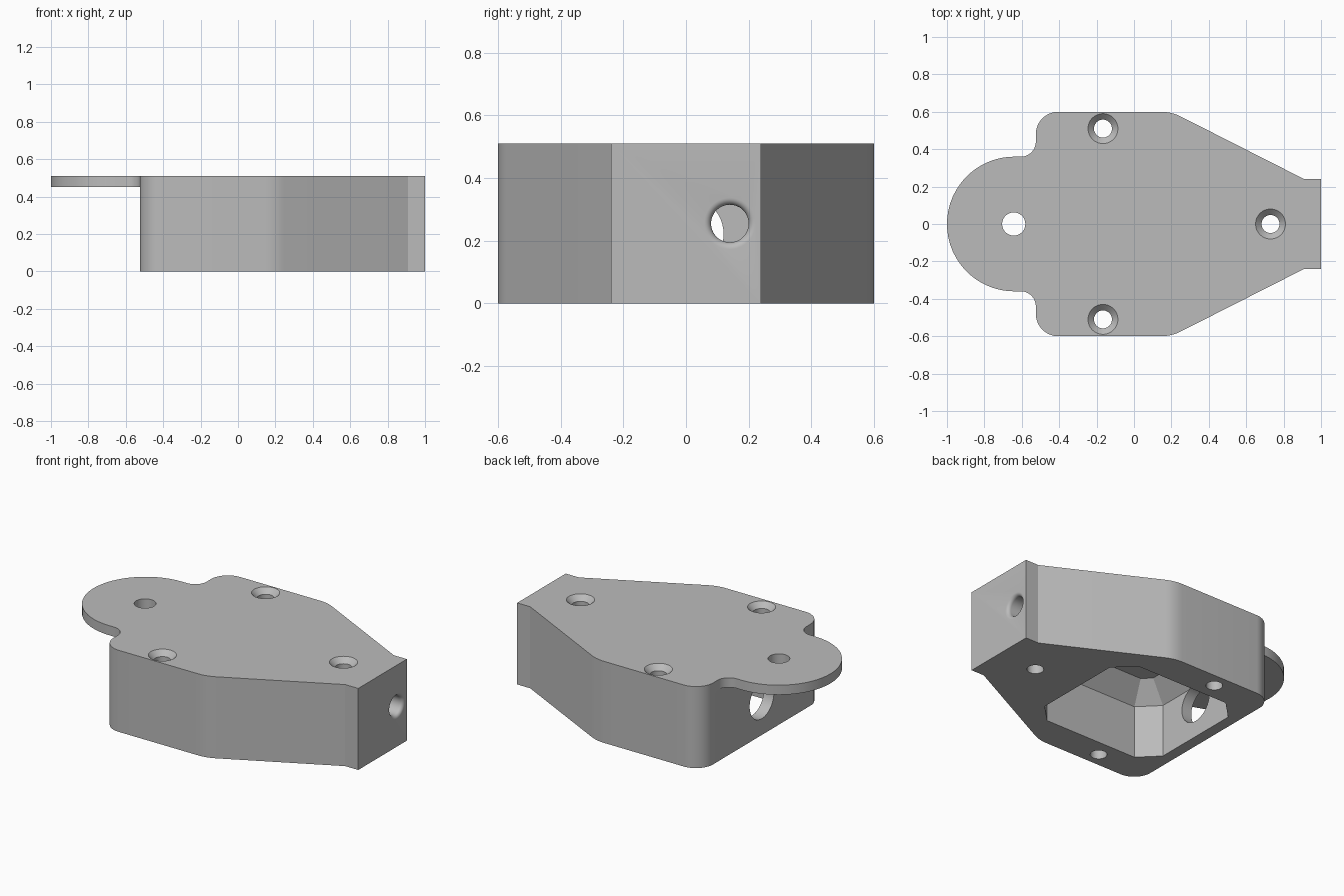
import bpy, bmesh, math
from mathutils import Vector, Matrix

if "Cube" in bpy.data.objects:
    bpy.data.objects.remove(bpy.data.objects["Cube"])

H, PLATE_Z = 0.51, 0.45

grey = bpy.data.materials.new("plain grey")
grey.diffuse_color = (0.5, 0.5, 0.5, 1)
grey.use_nodes = True
grey.node_tree.nodes["Principled BSDF"].inputs["Base Color"].default_value = grey.diffuse_color


def make_object(name, bm):
    bmesh.ops.recalc_face_normals(bm, faces=bm.faces)
    mesh = bpy.data.meshes.new(name)
    bm.to_mesh(mesh)
    bm.free()
    mesh.materials.append(grey)
    obj = bpy.data.objects.new(name, mesh)
    bpy.context.collection.objects.link(obj)
    return obj


def loft(name, rings):
    """Closed solid through rings of equal point count."""
    bm = bmesh.new()
    loops = [[bm.verts.new(p) for p in ring] for ring in rings]
    n = len(loops[0])
    for a, b in zip(loops, loops[1:]):
        for i in range(n):
            j = (i + 1) % n
            bm.faces.new((a[i], a[j], b[j], b[i]))
    bm.faces.new(loops[0])
    bm.faces.new(loops[-1])
    return make_object(name, bm)


def mirrored(half):
    """Close an upper-half corner list across the x axis."""
    return half + [(c[0], -c[1], *c[2:]) for c in reversed(half)]


def rounded(corners):
    """Polygon of (x, y, radius) corners turned into filleted points."""
    pts = []
    for i, (x, y, r) in enumerate(corners):
        p = Vector((x, y))
        if r == 0:
            new = [p]
        else:
            a = (Vector(corners[i - 1][:2]) - p).normalized()
            b = (Vector(corners[(i + 1) % len(corners)][:2]) - p).normalized()
            h = a.angle(b) / 2
            c = p + (a + b).normalized() * r / math.sin(h)
            v0 = p + a * r / math.tan(h) - c
            v1 = p + b * r / math.tan(h) - c
            sweep = math.copysign(math.pi - 2 * h, v0.x * v1.y - v0.y * v1.x)
            k = max(4, math.ceil(abs(sweep) / math.radians(6)))
            new = [c + Matrix.Rotation(sweep * s / k, 2) @ v0 for s in range(k + 1)]
        for q in new:
            if not pts or (q - pts[-1]).length > 1e-4:
                pts.append(q)
    if (pts[0] - pts[-1]).length < 1e-4:
        pts.pop()
    return pts


def bore(name, centre, profile, axis="z", n=48):
    """Round cutter from (position along axis, radius) pairs."""
    rings = []
    for t, r in profile:
        ring = []
        for i in range(n):
            a = 2 * math.pi * i / n
            u, v = centre[0] + r * math.cos(a), centre[1] + r * math.sin(a)
            ring.append((u, v, t) if axis == "z" else (t, u, v))
        rings.append(ring)
    return loft(name, rings)


def cut(target, cutter):
    mod = target.modifiers.new("cut", "BOOLEAN")
    mod.operation, mod.solver, mod.object = "DIFFERENCE", "EXACT", cutter
    bpy.context.view_layer.objects.active = target
    bpy.ops.object.modifier_apply(modifier=mod.name)
    bpy.data.objects.remove(cutter, do_unlink=True)


# Housing: filleted outline with a round tongue, extruded to full height
outline = rounded(mirrored([(-1, 0.36, 0.36), (-0.525, 0.36, 0.08), (-0.525, 0.6, 0.12),
                            (0.2, 0.6, 0.23), (0.91, 0.24, 0), (1, 0.24, 0)]))
housing = loft("housing", [[(p.x, p.y, z) for p in outline] for z in (0, H)])

# Clear the space under the tongue so only a thin plate remains
corners = [(-1.2, -1), (-0.5245, -1), (-0.5245, 1), (-1.2, 1)]
cut(housing, loft("tongue_cutter", [[(x, y, z) for x, y in corners] for z in (-0.2, PLATE_Z)]))


# Pocket open at the bottom: chamfered rectangle with a tapered roof
def pocket_ring(z, d):
    x0, x1, y, c = -0.455 + d, 0.42 - d, 0.402 - d, 0.115 - 0.586 * d
    pts = mirrored([(x0, y - c), (x0 + c, y), (x1 - c, y), (x1, y - c)])
    return [(px, py, z) for px, py in pts]


cut(housing, loft("pocket_cutter", [pocket_ring(-0.1, 0), pocket_ring(0.33, 0),
                                    pocket_ring(PLATE_Z - 0.001, 0.11)]))

# Countersunk screw holes
for centre in ((-0.166, 0.51), (-0.166, -0.51), (0.73, 0)):
    cut(housing, bore("screw_cutter", centre,
                      [(-0.1, 0.048), (H - 0.032, 0.048), (H, 0.08), (H + 0.1, 0.18)]))

# Plain hole in the tongue
cut(housing, bore("tongue_hole_cutter", (-0.643, 0), [(0.3, 0.062), (0.7, 0.062)]))

# Cable hole in the narrow end with a rounded lip
lip = [(1 - 0.022 * math.cos(a), 0.06 + 0.022 * (1 - math.sin(a)))
       for a in (math.pi / 2 * k / 6 for k in range(6, -1, -1))]
lip = [(2 - 0.022 - 1 + 0.022 * math.sin(math.pi / 2 * k / 6),
        0.06 + 0.022 * (1 - math.cos(math.pi / 2 * k / 6))) for k in range(7)]
cut(housing, bore("cable_cutter", (0.14, 0.255),
                  [(0.3, 0.06)] + lip + [(1.1, 0.082)], axis="x"))

# Wide opening through the wall below the tongue
cut(housing, bore("rear_opening_cutter", (0, 0.222), [(-0.7, 0.12), (-0.4, 0.12)], axis="x"))

# Smooth curved walls, keep crisp edges
bpy.ops.object.select_all(action="DESELECT")
housing.select_set(True)
bpy.context.view_layer.objects.active = housing
bpy.ops.object.shade_smooth_by_angle(angle=math.radians(20))
